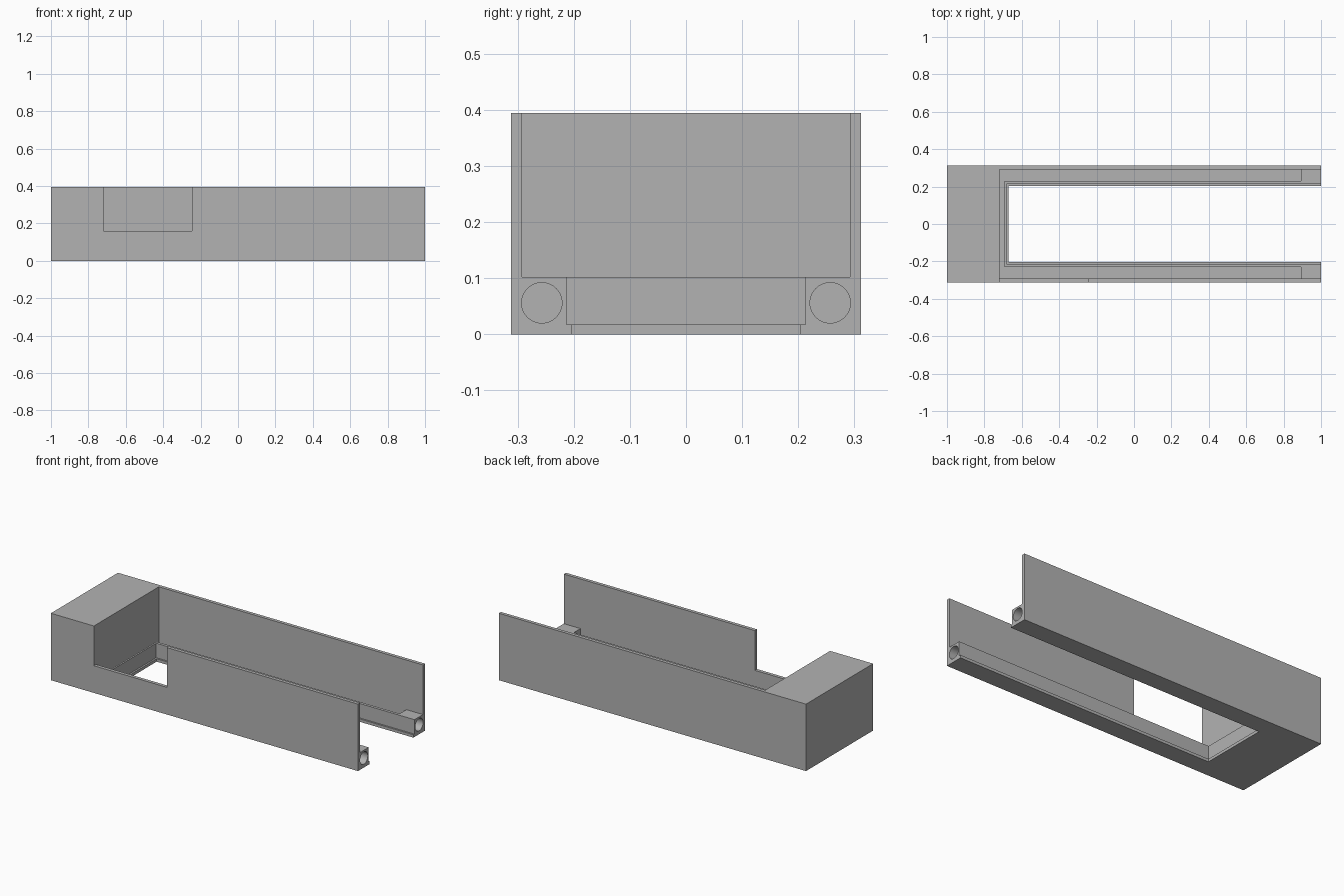
import bpy

if "Cube" in bpy.data.objects:
    bpy.data.objects.remove(bpy.data.objects["Cube"], do_unlink=True)

# Single grey material
grey = bpy.data.materials.new("plain_grey")
grey.use_nodes = True
colour = (0.45, 0.45, 0.45, 1)
grey.diffuse_color = colour
grey.node_tree.nodes["Principled BSDF"].inputs["Base Color"].default_value = colour

HALF_W, INNER_W = 0.312, 0.292      # outer and inner faces of the side walls
HEIGHT, RAIL_TOP, PLATE = 0.394, 0.102, 0.017
BLOCK_X = -0.72                     # inner face of the solid end block
PAST = 1.2                          # cutters run out past the open end


def box(name, x, y, z):
    """Box from (low, high) ranges on each axis."""
    bpy.ops.mesh.primitive_cube_add(size=1)
    ob = bpy.context.object
    ob.name = name
    for axis, (low, high) in enumerate((x, y, z)):
        ob.location[axis] = (low + high) / 2
        ob.scale[axis] = high - low
    bpy.ops.object.transform_apply(location=True, rotation=False, scale=True)
    return ob


def cut(target, cutter):
    """Subtract the cutter from the target, then discard it."""
    cutter.hide_render = True
    mod = target.modifiers.new("cut", "BOOLEAN")
    mod.operation = "DIFFERENCE"
    mod.solver = "EXACT"
    mod.object = cutter
    bpy.context.view_layer.objects.active = target
    bpy.ops.object.modifier_apply(modifier=mod.name)
    bpy.data.objects.remove(cutter, do_unlink=True)


housing = box("housing", (-1, 1), (-HALF_W, HALF_W), (0, HEIGHT))
housing.data.materials.append(grey)

# Main cavity between the thin side walls
cut(housing, box("cavity", (BLOCK_X, PAST), (-INNER_W, INNER_W), (RAIL_TOP, 1)))
# Well between the rails, leaving a narrow ledge, then the open floor
cut(housing, box("well", (-0.682, PAST), (-0.213, 0.213), (PLATE, 0.2)))
cut(housing, box("floor_opening", (-0.672, PAST), (-0.203, 0.203), (-0.1, 0.1)))

# Trough running in a U behind the thin rail lip
cut(housing, box("end_trough", (BLOCK_X, -0.692), (-INNER_W, INNER_W), (PLATE, 0.2)))
for side in (-1, 1):
    y_range = sorted((side * 0.23, side * INNER_W))
    cut(housing, box("side_trough", (BLOCK_X, 0.892), y_range, (PLATE, 0.2)))

    # Round socket in the end of each rail
    bpy.ops.mesh.primitive_cylinder_add(
        vertices=48, radius=0.036, depth=0.2,
        location=(1, side * 0.257, 0.056), rotation=(0, 1.570796, 0))
    cut(housing, bpy.context.object)

# Notch in the front wall beside the end block
cut(housing, box("notch", (BLOCK_X, -0.245), (-1, -0.27), (0.16, 1)))

# Crisp edges, smooth sockets
bpy.ops.object.select_all(action="DESELECT")
housing.select_set(True)
bpy.context.view_layer.objects.active = housing
bpy.ops.object.shade_smooth_by_angle(angle=0.5)
